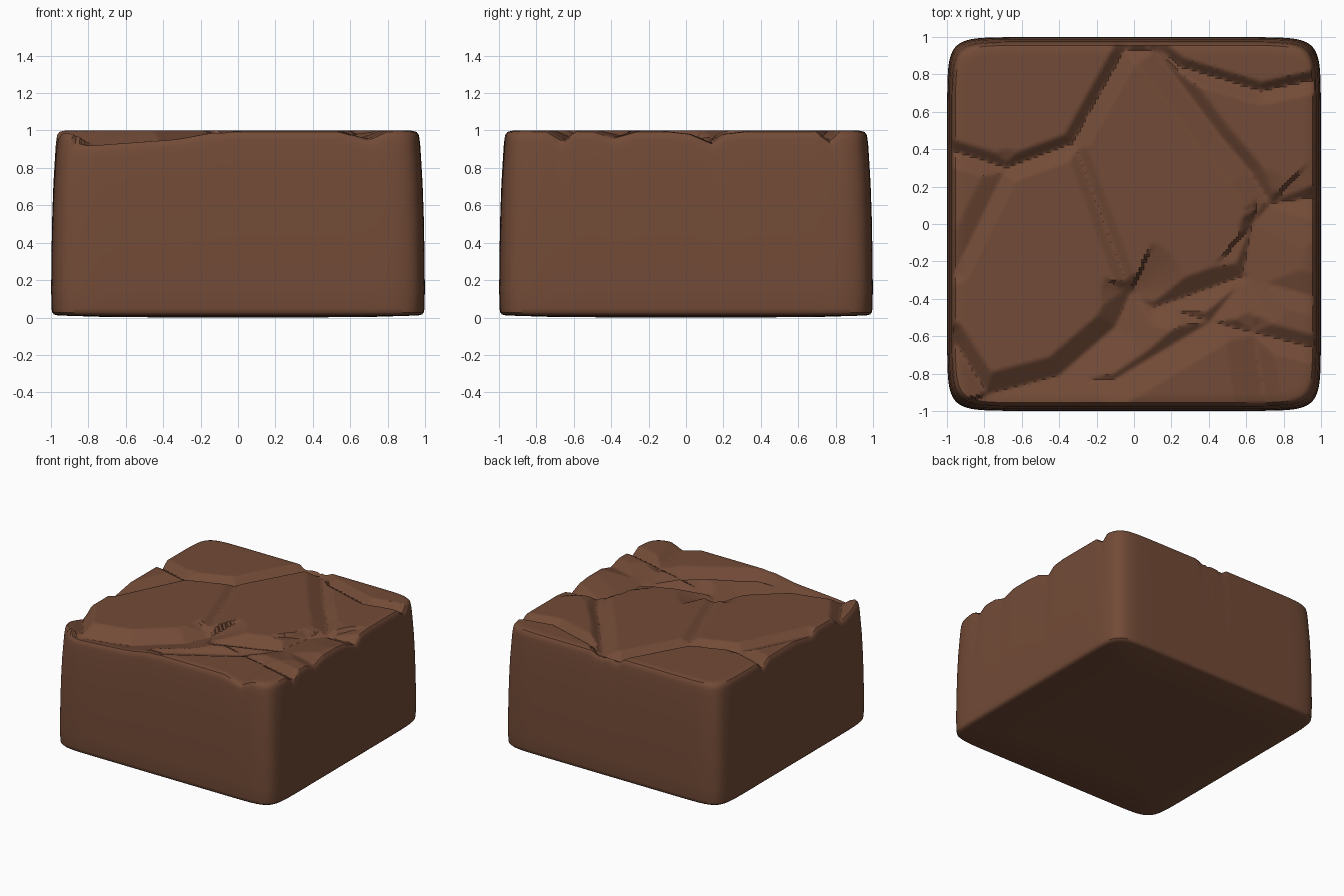
import bpy, bmesh
from mathutils import Vector

if "Cube" in bpy.data.objects:
    bpy.data.objects.remove(bpy.data.objects["Cube"])

N = 140          # top grid resolution
TOP_SCALE = 0.955

# Cracks: (points, depth, width on left of travel, width on right of travel)
CRACKS = [
    ([(-1.1, .43), (-.68, .30), (-.33, .43), (-.05, .93)], .055, .06, .08),
    ([(-.05, .93), (.15, .92), (.25, .84), (.68, .71), (1.1, .80)], .05, .05, .07),
    ([(-.68, .30), (-.95, -.25)], .04, .07, .10),
    ([(-.31, .41), (-.02, -.37)], .03, .06, .06),
    ([(.12, .92), (.45, .48), (.62, .28), (.73, .11)], .055, .07, .12),
    ([(.73, .11), (1.1, .16)], .065, .08, .15),
    ([(.73, .11), (.63, .0), (.58, -.28)], .06, .30, .06),
    ([(.58, -.28), (.10, -.45), (-.02, -.37)], .07, .16, .10),
    ([(-.02, -.37), (-.10, -.55), (-.40, -.81), (-.78, -.91)], .085, .30, .11),
    ([(-.78, -.91), (-.98, -.60)], .07, .12, .08),
    ([(.05, -.41), (.40, -.52), (1.1, -.70)], .05, .07, .08),
    ([(-.40, -.83), (-.10, -.83), (.40, -.53), (.58, -.30)], .055, .08, .14),
    ([(.58, -.28), (1.1, -.43)], .035, .12, .10),
    ([(.64, -.56), (.72, -1.1)], .045, .10, .16),
]
SEGMENTS = [(Vector(a), Vector(b) - Vector(a), d, wl, wr)
            for pts, d, wl, wr in CRACKS for a, b in zip(pts, pts[1:])]


def height(x, y):
    """Flat plates at z = 1, cut by uneven V-shaped cracks."""
    drop = 0.0
    for a, ab, depth, wl, wr in SEGMENTS:
        px, py = x - a.x, y - a.y
        t = max(0, min(1, (px * ab.x + py * ab.y) / ab.length_squared))
        dist = ((px - t * ab.x) ** 2 + (py - t * ab.y) ** 2) ** .5
        w = wl if ab.x * py - ab.y * px > 0 else wr
        if dist < w:
            drop = max(drop, depth * (1 - dist / w))
    return 1 - drop


def rounded(u, v):
    """Pull the corners of a square grid in to a rounded square."""
    m = max(abs(u), abs(v))
    if m < 1e-6:
        return u, v
    f = (abs(u / m) ** 14 + abs(v / m) ** 14) ** (-1 / 14)
    f = 1 + (f - 1) * m ** 6
    return u * f, v * f


bm = bmesh.new()

# Cracked top surface
grid = []
for j in range(N + 1):
    row = []
    for i in range(N + 1):
        u, v = 2 * i / N - 1, 2 * j / N - 1
        x, y = rounded(u, v)
        x, y = x * TOP_SCALE, y * TOP_SCALE
        m = max(abs(u), abs(v))
        edge = .008 * (max(0, m - .95) / .05) ** 2
        row.append(bm.verts.new((x, y, height(x, y) - edge)))
    grid.append(row)
for j in range(N):
    for i in range(N):
        bm.faces.new((grid[j][i], grid[j][i + 1], grid[j + 1][i + 1], grid[j + 1][i]))

# Side walls: rings following the top outline, (height fraction, outline scale)
rim = (grid[0][:-1] + [grid[j][N] for j in range(N)]
       + grid[N][:0:-1] + [grid[j][0] for j in range(N, 0, -1)])
RINGS = [(.985, .966), (.96, .971), (.92, .975), (.84, .980), (.72, .987), (.55, .993),
         (.35, .997), (.15, .999), (.05, .997), (.028, .994), (.017, .985), (.011, .965)]
prev = rim
for frac, scale in RINGS:
    k = scale / TOP_SCALE
    ring = [bm.verts.new((p.co.x * k, p.co.y * k,
                          p.co.z * frac if frac > .5 else frac)) for p in rim]
    for i in range(len(ring)):
        n = (i + 1) % len(ring)
        bm.faces.new((prev[i], ring[i], ring[n], prev[n]))
    prev = ring

# Underside, bulging very slightly down to the ground
c = bm.verts.new((0, 0, 0))
inner = [bm.verts.new((p.co.x * .7, p.co.y * .7, .002)) for p in prev]
for i in range(len(prev)):
    n = (i + 1) % len(prev)
    bm.faces.new((prev[i], inner[i], inner[n], prev[n]))
    bm.faces.new((inner[i], c, inner[n]))

bmesh.ops.recalc_face_normals(bm, faces=bm.faces)
mesh = bpy.data.meshes.new("dirt_block")
bm.to_mesh(mesh)
bm.free()

block = bpy.data.objects.new("dirt_block", mesh)
bpy.context.collection.objects.link(block)
soil = bpy.data.materials.new("brown soil")
soil.diffuse_color = (0.17, 0.07, 0.038, 1)
soil.use_nodes = True
soil.node_tree.nodes["Principled BSDF"].inputs["Base Color"].default_value = soil.diffuse_color
mesh.materials.append(soil)

bpy.context.view_layer.objects.active = block
block.select_set(True)
bpy.ops.object.shade_smooth_by_angle(angle=0.6)
